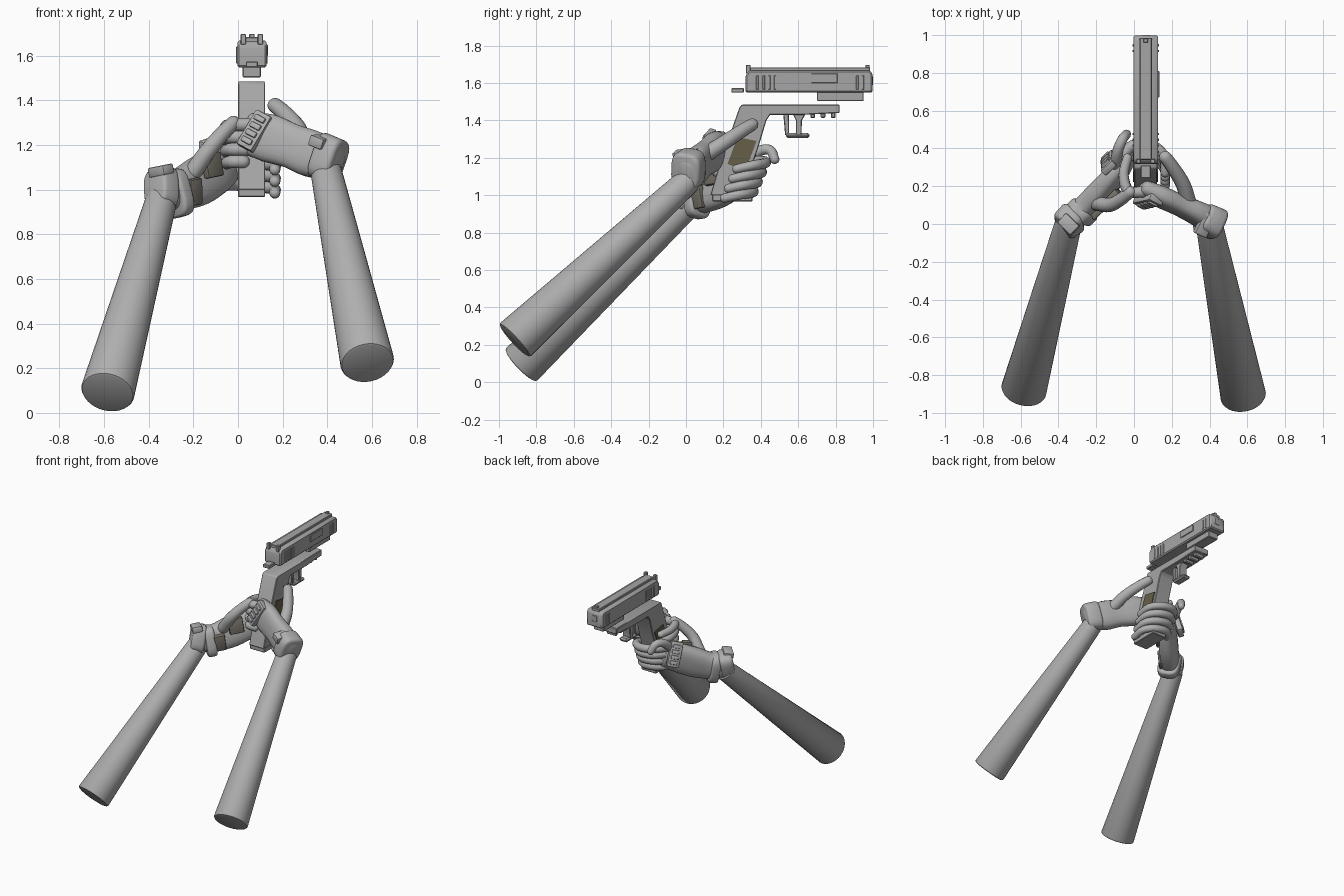
import bpy, bmesh, math
from mathutils import Vector, Matrix

if "Cube" in bpy.data.objects:
    bpy.data.objects.remove(bpy.data.objects["Cube"])


def material(name, rgb):
    m = bpy.data.materials.new(name)
    m.diffuse_color = (*rgb, 1)
    m.use_nodes = True
    m.node_tree.nodes["Principled BSDF"].inputs["Base Color"].default_value = m.diffuse_color
    return m


GLOVE = material("light_grey", (0.43, 0.43, 0.43))
METAL = material("metal_grey", (0.38, 0.38, 0.38))
OLIVE = material("olive", (0.13, 0.115, 0.065))
LEATHER = material("brown_grey", (0.19, 0.175, 0.145))


def finish(name, bm, mat, bevel=0.0, seg=1):
    """Bevel the sharp edges, then make the object."""
    bmesh.ops.recalc_face_normals(bm, faces=bm.faces)
    if bevel:
        sharp = [e for e in bm.edges if e.calc_face_angle(0) > 0.6]
        bmesh.ops.bevel(bm, geom=sharp, offset=bevel, segments=seg, profile=0.5,
                        affect='EDGES', clamp_overlap=True)
    me = bpy.data.meshes.new(name)
    bm.to_mesh(me)
    bm.free()
    me.materials.append(mat)
    ob = bpy.data.objects.new(name, me)
    bpy.context.collection.objects.link(ob)
    bpy.ops.object.select_all(action='DESELECT')
    ob.select_set(True)
    bpy.context.view_layer.objects.active = ob
    bpy.ops.object.shade_smooth_by_angle(angle=math.radians(35))
    return ob


def box(name, x, y, z, mat=METAL, bevel=0.004):
    """Upright block from three ranges."""
    bm = bmesh.new()
    bmesh.ops.create_cube(bm, size=1)
    for v in bm.verts:
        v.co = Vector([(r[0] + r[1]) / 2 + c * (r[1] - r[0]) for r, c in zip((x, y, z), v.co)])
    return finish(name, bm, mat, bevel)


def tilted_box(name, centre, size, along, normal, mat=GLOVE, bevel=0.008, seg=2):
    """Block with its first axis along a direction and its third axis on a normal."""
    n = Vector(normal).normalized()
    a = Vector(along)
    a = (a - n * a.dot(n)).normalized()
    m = Matrix((a, n.cross(a), n)).transposed()
    bm = bmesh.new()
    bmesh.ops.create_cube(bm, size=1)
    for v in bm.verts:
        v.co = Vector(centre) + m @ Vector([c * s for c, s in zip(v.co, size)])
    return finish(name, bm, mat, bevel, seg)


def prism(name, outline, x0, x1, mat=METAL, bevel=0.0):
    """Side outline in y and z, extruded across x."""
    bm = bmesh.new()
    f = bm.faces.new([bm.verts.new((x0, y, z)) for y, z in outline])
    ext = bmesh.ops.extrude_face_region(bm, geom=[f])
    for v in ext["geom"]:
        if isinstance(v, bmesh.types.BMVert):
            v.co.x = x1
    return finish(name, bm, mat, bevel)


def spline(pts, steps=4):
    """Smooth curve through the given rows."""
    p = [Vector(q) for q in pts]
    p = [p[0] * 2 - p[1]] + p + [p[-1] * 2 - p[-2]]
    out = []
    for i in range(1, len(p) - 2):
        a, b, c, d = p[i - 1:i + 3]
        for k in range(steps):
            t = k / steps
            out.append(0.5 * (b * 2 + (c - a) * t + (a * 2 - b * 5 + c * 4 - d) * t * t
                              + (b * 3 - a - c * 3 + d) * t ** 3))
    return out + [p[-2]]


def loft(name, rows, up=(0, 0, 1), sides=16, square=1.0, smooth=True, cap=0.6, mat=GLOVE):
    """Tube through rows of x, y, z, half height, half thickness, with rounded ends."""
    rows = spline(rows) if smooth else [Vector(r) for r in rows]
    rings = []
    for i, r in enumerate(rows):
        t = (rows[min(i + 1, len(rows) - 1)] - rows[max(i - 1, 0)])
        rings.append([Vector(r[:3]), Vector(t[:3]).normalized(), r[3], r[4]])

    def rounding(ring, s):
        c, t, a, b = ring
        e = min(a, b) * cap
        return [[c + t * s * e * k, t, a - min(a, b) * q, b - min(a, b) * q]
                for k, q in ((0.5, 0.13 * cap), (0.86, 0.5 * cap), (1, 0.85 * cap))]
    if cap:
        rings = rounding(rings[0], -1)[::-1] + rings + rounding(rings[-1], 1)
    bm = bmesh.new()
    loops = []
    for c, t, a, b in rings:
        u = Vector(up)
        u = (u - t * u.dot(t)).normalized()
        w = t.cross(u)
        loop = []
        for k in range(sides):
            an = math.tau * (k + 0.5) / sides
            cs, sn = math.cos(an), math.sin(an)
            loop.append(bm.verts.new(c + u * a * math.copysign(abs(cs) ** square, cs)
                                     + w * b * math.copysign(abs(sn) ** square, sn)))
        loops.append(loop)
    for p, q in zip(loops, loops[1:]):
        for k in range(sides):
            bm.faces.new((p[k], p[k - 1], q[k - 1], q[k]))
    bm.faces.new(loops[0])
    bm.faces.new(loops[-1][::-1])
    return finish(name, bm, mat)


def finger(name, pts, r):
    n = len(pts) - 1
    loft(name, [(*p, r * (1 - 0.2 * i / n), r * (1 - 0.2 * i / n)) for i, p in enumerate(pts)],
         up=(0.1, 0.05, 1), sides=12, cap=0.9)


# Pistol slide, sights and rails
prism("slide", [(0.318, 1.548), (0.998, 1.548), (0.998, 1.65), (0.98, 1.668),
                (0.34, 1.668), (0.318, 1.64)], -0.003, 0.128, bevel=0.008)
box("slide_top_rail", (0.03, 0.095), (0.34, 0.985), (1.66, 1.684))
for i, x in enumerate((0.012, 0.088)):
    box(f"rear_sight_{i}", (x, x + 0.024), (0.32, 0.345), (1.65, 1.697), bevel=0.003)
box("front_sight", (0.05, 0.075), (0.96, 0.982), (1.67, 1.697), bevel=0.003)
box("under_rail", (0.02, 0.103), (0.70, 0.95), (1.503, 1.555))
box("muzzle", (0.04, 0.085), (0.99, 1.0), (1.59, 1.635), bevel=0.002)
box("slide_rear_tab", (0.035, 0.09), (0.243, 0.31), (1.548, 1.573))
for side, x in (("left", (-0.008, 0.0)), ("right", (0.125, 0.133))):
    for i, y in enumerate((0.375, 0.41, 0.44, 0.47, 0.91, 0.94)):
        box(f"serration_{side}_{i}", x, (y, y + 0.012), (1.565, 1.64), bevel=0.002)
box("ejection_port", (0.12, 0.134), (0.67, 0.81), (1.6, 1.65), bevel=0.002)

# Pistol frame, grip and trigger
prism("frame_and_grip", [(0.286, 1.47), (0.298, 1.484), (0.822, 1.484), (0.822, 1.44),
                         (0.63, 1.43), (0.45, 1.43), (0.43, 1.40), (0.385, 1.25),
                         (0.30, 1.0), (0.13, 1.0), (0.18, 1.17)], 0.0, 0.122, bevel=0.004)
box("grip_base", (0.0, 0.122), (0.14, 0.355), (0.967, 1.005))
prism("trigger", [(0.52, 1.435), (0.55, 1.435), (0.552, 1.32), (0.53, 1.32)], 0.045, 0.08, bevel=0.004)
prism("trigger_guard_post", [(0.57, 1.435), (0.64, 1.435), (0.62, 1.40), (0.617, 1.32),
                             (0.588, 1.32), (0.588, 1.40)], 0.03, 0.095, bevel=0.004)
box("trigger_guard_foot", (0.03, 0.095), (0.535, 0.66), (1.306, 1.333), bevel=0.01)
for i, y in enumerate((0.665, 0.72, 0.775)):
    box(f"frame_notch_{i}", (0.02, 0.102), (y, y + 0.025), (1.412, 1.45), bevel=0.006)
panel = [(0.275, 1.31), (0.377, 1.29), (0.318, 1.13), (0.222, 1.167)]
prism("right_grip_panel", panel, 0.119, 0.128, OLIVE)
prism("left_grip_panel", panel, -0.006, 0.003, OLIVE)

# Forearms
for side, end, wrist, r in (("left", (-0.585, -0.885, 0.09), (-0.34, 0.03, 0.965), 0.121),
                            ("right", (0.58, -0.918, 0.222), (0.395, 0.015, 1.08), 0.121)):
    e, w = Vector(end), Vector(wrist)
    d = (w - e).normalized() * 0.012
    loft(f"{side}_forearm", [(*e, r - 0.014, r - 0.014), (*(e + d * 0.3), r - 0.005, r - 0.005),
                             (*(e + d), r, r), (*w, 0.07, 0.07)], sides=32, smooth=False, cap=0)

# Left hand, reaching round the far side of the grip
loft("left_hand", [(-0.33, 0.03, 1.0, 0.09, 0.07), (-0.26, 0.09, 1.0, 0.095, 0.062),
                   (-0.18, 0.17, 1.035, 0.108, 0.062), (-0.1, 0.26, 1.085, 0.105, 0.055),
                   (-0.055, 0.32, 1.11, 0.09, 0.045)], up=(-0.35, -0.1, 1), sides=20, square=0.75)
loft("left_cuff", [(-0.365, -0.005, 1.01, 0.09, 0.075), (-0.325, 0.03, 1.0, 0.1, 0.08)],
     up=(-0.4, 0, 1), sides=20, square=0.6, smooth=False, cap=0.25)
loft("left_cuff_band", [(-0.29, 0.05, 0.98, 0.108, 0.078), (-0.265, 0.075, 0.985, 0.108, 0.078)],
     up=(-0.3, 0, 1), sides=20, square=0.6, smooth=False, cap=0.2)
tilted_box("left_cuff_strap", (-0.345, 0.0, 1.085), (0.07, 0.1, 0.045), (0.7, 0.7, 0), (-0.2, 0, 1))
finger("left_thumb", [(-0.2, 0.11, 1.08), (-0.13, 0.1, 1.18), (-0.07, 0.13, 1.25), (-0.02, 0.17, 1.3)], 0.04)
finger("left_index", [(-0.1, 0.31, 1.17), (-0.085, 0.39, 1.235), (-0.06, 0.45, 1.24),
                      (-0.04, 0.475, 1.19)], 0.031)
for i in range(4):
    z, s = 1.18 - 0.052 * i, 0.022 * i
    finger(f"left_finger_{i}", [(-0.08, 0.33 - s, z), (-0.01, 0.415 - s, z), (0.09, 0.42 - s, z - 0.01),
                                (0.16, 0.36 - s, z - 0.02), (0.165, 0.27 - s, z - 0.04)], 0.031)

# Right hand, behind the grip
loft("right_hand", [(0.42, 0.01, 1.13, 0.085, 0.07), (0.33, 0.06, 1.16, 0.105, 0.062),
                    (0.24, 0.1, 1.195, 0.1, 0.055), (0.14, 0.145, 1.23, 0.108, 0.055),
                    (0.055, 0.185, 1.25, 0.095, 0.045)], up=(0.4, 0, 1), sides=20, square=0.75)
loft("right_cuff", [(0.435, 0.0, 1.13, 0.1, 0.085), (0.375, 0.03, 1.15, 0.105, 0.08)],
     up=(0.4, 0, 1), sides=20, square=0.6, smooth=False, cap=0.25)
tilted_box("right_cuff_strap", (0.375, 0.0, 1.215), (0.07, 0.13, 0.05), (-0.85, 0.4, 0.2), (0.3, -0.2, 1))
finger("right_thumb", [(0.29, 0.11, 1.22), (0.26, 0.21, 1.285), (0.205, 0.3, 1.345), (0.165, 0.355, 1.378)], 0.042)
for i in range(4):
    z = 1.29 - 0.055 * i
    x = -0.012 * i
    finger(f"right_finger_{i}", [(0.06 + x, 0.17, z), (-0.03, 0.175, z), (-0.055, 0.26, z - 0.01),
                                 (-0.035, 0.35, z - 0.02)], 0.031)

# Knuckle pads with raised ribs
for side, c, along, n in (("left", (-0.135, 0.325, 1.14), (-0.25, -0.1, 1), (-0.7, 0.65, 0.25)),
                          ("right", (0.075, 0.12, 1.262), (0.5, 0.1, 0.85), (-0.3, -0.9, 0.3))):
    c, nv = Vector(c), Vector(n).normalized()
    a = Vector(along)
    a = (a - nv * a.dot(nv)).normalized()
    tilted_box(f"{side}_knuckle_pad", c, (0.18, 0.085, 0.04), a, n)
    for i in range(4):
        tilted_box(f"{side}_knuckle_rib_{i}", c + a * (i - 1.5) * 0.038 + nv * 0.02,
                   (0.026, 0.055, 0.022), a, n, bevel=0.006)

# Leather patches on the left palm
tilted_box("palm_patch", (-0.115, 0.14, 1.11), (0.11, 0.1, 0.035), (-0.2, 0, 1), (0.7, -0.7, 0.1), LEATHER)
tilted_box("wrist_patch", (-0.195, 0.065, 0.99), (0.12, 0.075, 0.035), (-0.2, 0, 1), (0.7, -0.7, -0.1), LEATHER)
